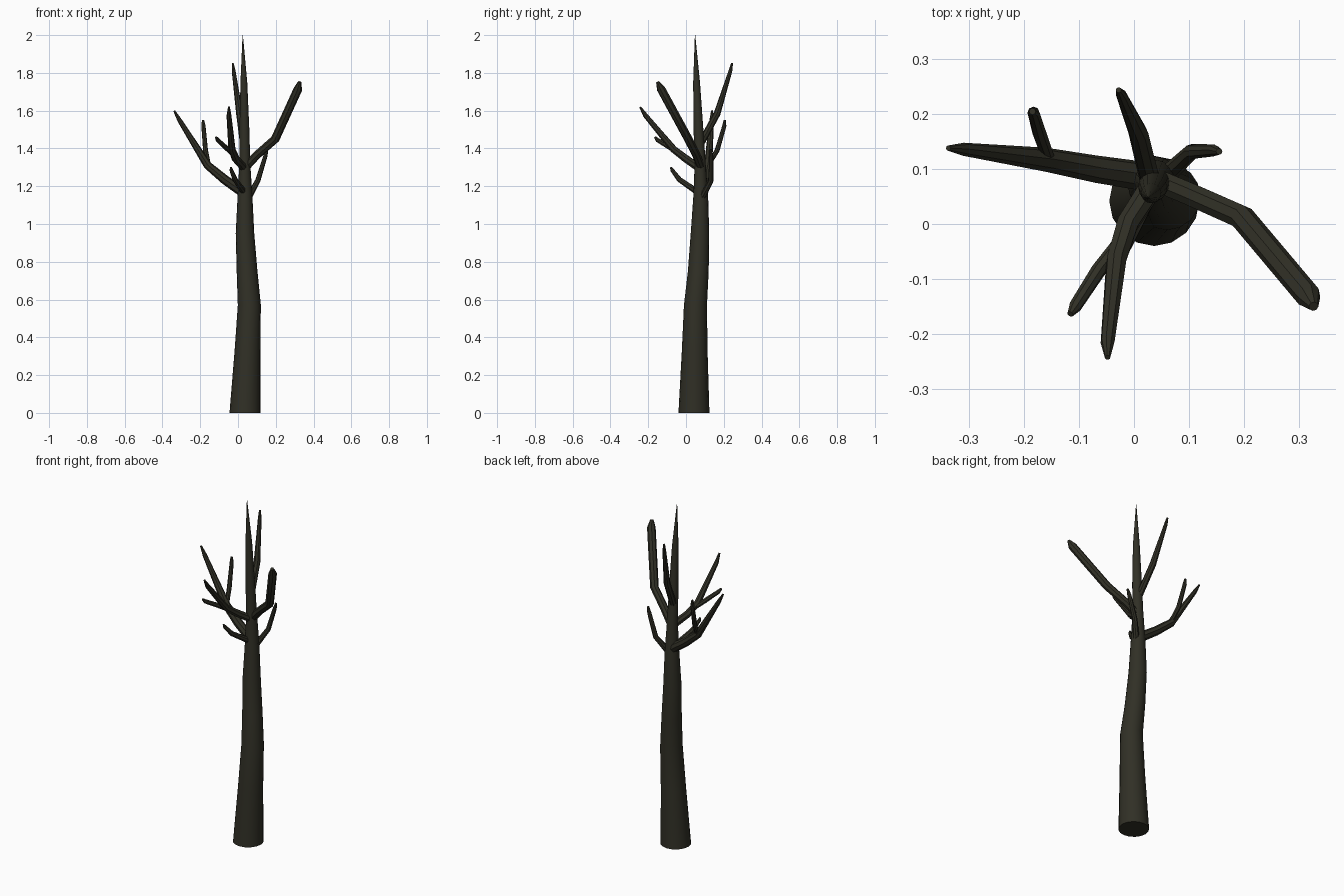
import bpy, bmesh, math
from mathutils import Vector

bark = bpy.data.materials.new("dark olive bark")
bark.diffuse_color = (0.030, 0.029, 0.019, 1)


def limb(name, pts, sides, flat_ends=False):
    """Tapered tube through (x, y, z, radius) points."""
    bm = bmesh.new()
    P = [Vector(p[:3]) for p in pts]
    n = len(P)
    axis = Vector((0, 0, 1))
    u = Vector((1, 0, 0))
    rings = []
    for i, p in enumerate(P):
        if flat_ends:
            t = Vector((0, 0, 1))
        else:
            t = (P[min(i + 1, n - 1)] - P[max(i - 1, 0)]).normalized()
        u = axis.rotation_difference(t) @ u
        axis = t
        v = t.cross(u)
        r = pts[i][3]
        rings.append([bm.verts.new(p + r * (math.cos(a) * u + math.sin(a) * v))
                      for a in (2 * math.pi * k / sides for k in range(sides))])
    for a, b in zip(rings, rings[1:]):
        for k in range(sides):
            j = (k + 1) % sides
            bm.faces.new((a[k], a[j], b[j], b[k]))
    bm.faces.new(rings[0][::-1])
    bm.faces.new(rings[-1])
    me = bpy.data.meshes.new(name)
    bm.to_mesh(me)
    bm.free()
    me.materials.append(bark)
    ob = bpy.data.objects.new(name, me)
    bpy.context.collection.objects.link(ob)
    bpy.context.view_layer.objects.active = ob
    ob.select_set(True)
    bpy.ops.object.shade_smooth_by_angle(angle=math.radians(40))
    ob.select_set(False)


# trunk with a slight S bend, tapering to a spike
limb("trunk", [(.037, .042, 0, .082), (.050, .046, .33, .068), (.060, .050, .57, .061),
               (.048, .065, .75, .055), (.037, .074, .95, .049), (.037, .078, 1.15, .039),
               (.036, .075, 1.32, .029), (.034, .066, 1.5, .026), (.031, .056, 1.75, .018),
               (.025, .048, 2.0, .001)], 16, True)

# main branches
limb("right_branch", [(.04, .08, 1.30, .022), (.10, .055, 1.365, .022), (.197, .012, 1.45, .023),
                      (.318, -.132, 1.715, .023), (.327, -.15, 1.752, .009)], 8)
limb("left_branch", [(.03, .085, 1.165, .027), (-.07, .10, 1.235, .025), (-.16, .117, 1.31, .022),
                     (-.31, .136, 1.55, .012), (-.338, .138, 1.60, .005)], 8)
limb("back_branch", [(.03, .075, 1.42, .019), (.008, .165, 1.585, .018),
                     (-.023, .235, 1.81, .010), (-.028, .244, 1.852, .005)], 8)
limb("front_branch", [(.03, .065, 1.30, .022), (-.012, 0, 1.345, .021), (-.032, -.065, 1.395, .019),
                      (-.048, -.215, 1.575, .013), (-.048, -.243, 1.62, .005)], 8)
limb("back_right_branch", [(.05, .08, 1.13, .018), (.105, .132, 1.23, .014),
                           (.145, .134, 1.36, .011), (.155, .132, 1.395, .006)], 8)

# side twigs
limb("left_twig", [(-.155, .117, 1.31, .012), (-.172, .165, 1.39, .013),
                   (-.183, .203, 1.52, .011), (-.185, .205, 1.55, .006)], 8)
limb("front_twig", [(-.015, -.02, 1.36, .013), (-.065, -.085, 1.405, .014),
                    (-.107, -.150, 1.444, .012), (-.116, -.164, 1.46, .006)], 8)
limb("small_front_branch", [(.03, .06, 1.17, .017), (-.015, -.035, 1.235, .014),
                            (-.035, -.073, 1.285, .010), (-.038, -.080, 1.30, .005)], 8)
